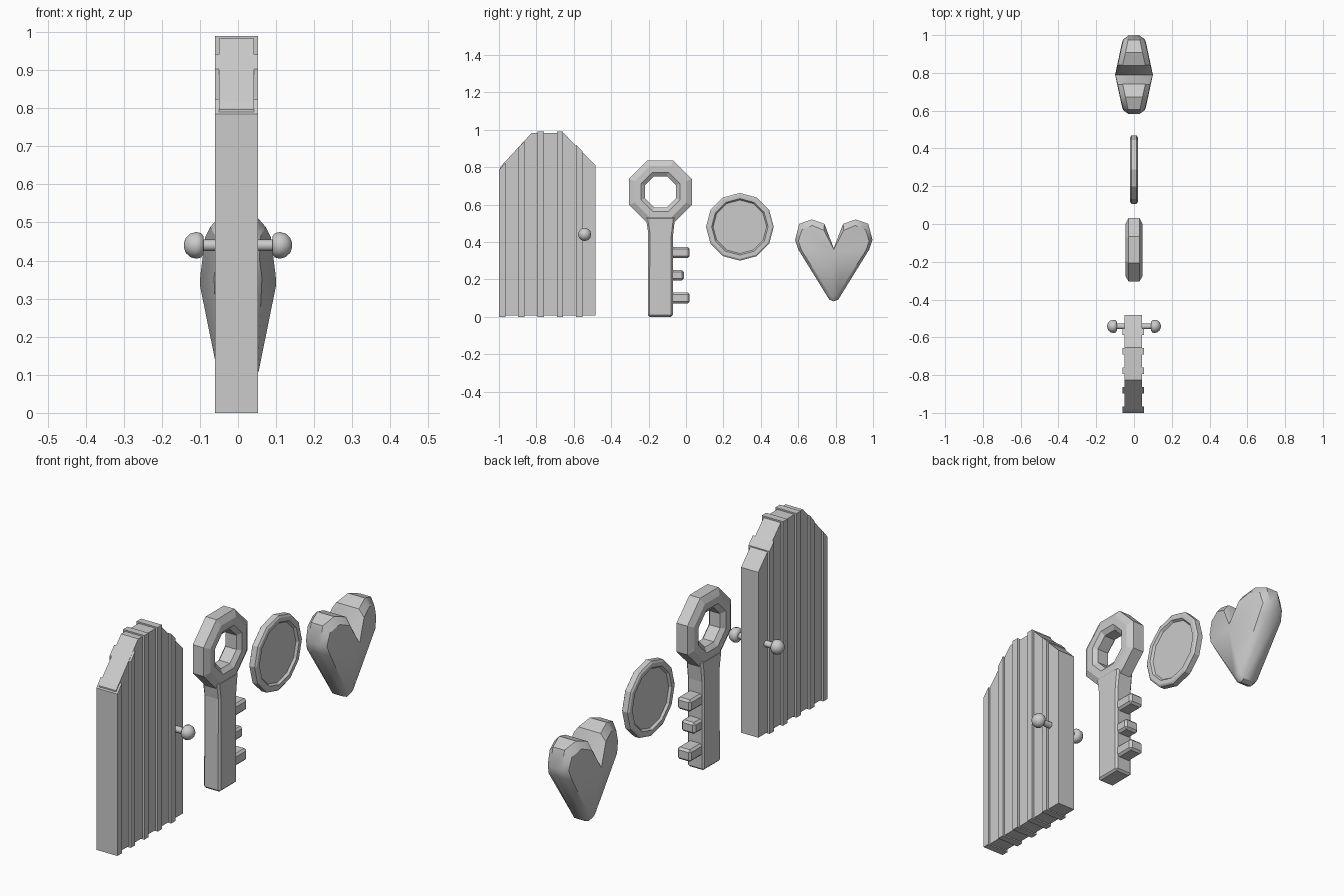
import bpy, bmesh, math

if "Cube" in bpy.data.objects:
    bpy.data.objects.remove(bpy.data.objects["Cube"])


def loft(name, rings, closed=False, smooth=0):
    """Skin equal-length rings of points; cap the ends or close into a loop."""
    bm = bmesh.new()
    vs = [[bm.verts.new(p) for p in r] for r in rings]
    n = len(rings[0])
    pairs = list(zip(vs, vs[1:])) + ([(vs[-1], vs[0])] if closed else [])
    for a, b in pairs:
        for i in range(n):
            j = (i + 1) % n
            bm.faces.new((a[i], a[j], b[j], b[i]))
    if not closed:
        bm.faces.new(vs[0])
        bm.faces.new(vs[-1])
    bmesh.ops.remove_doubles(bm, verts=bm.verts, dist=1e-5)
    bmesh.ops.recalc_face_normals(bm, faces=bm.faces)
    me = bpy.data.meshes.new(name)
    bm.to_mesh(me)
    bm.free()
    ob = bpy.data.objects.new(name, me)
    bpy.context.collection.objects.link(ob)
    if smooth:
        bpy.ops.object.select_all(action='DESELECT')
        ob.select_set(True)
        bpy.context.view_layer.objects.active = ob
        bpy.ops.object.shade_smooth_by_angle(angle=math.radians(smooth))
    return ob


def prism(name, outline, half, cx=0.0, bevel=0.0):
    """Extrude a y-z outline along x."""
    ob = loft(name, [[(cx + s * half, y, z) for y, z in outline] for s in (-1, 1)])
    if bevel:
        m = ob.modifiers.new("bevel", 'BEVEL')
        m.width = bevel
        m.segments = 1
        m.limit_method = 'ANGLE'
    return ob


def circle(n, r, x, y, z, start=0.0):
    return [(x, y + r * math.cos(start + math.tau * i / n),
             z + r * math.sin(start + math.tau * i / n)) for i in range(n)]


# Door: core slab with raised strips on both faces
CX = -0.0035
prism("door_core", [(-.995, .006), (-.483, .006), (-.483, .808), (-.655, .983),
                    (-.825, .983), (-.98, .815), (-.995, .797)], .046, CX)


def door_top(y):
    return min(.99, .785 + (y + 1) * 1.14, .812 + (-.483 - y) * 1.03)


for i in range(5):
    a, b = -1 + i * .103, -.966 + i * .103
    prism(f"door_strip_{i + 1}", [(a, 0), (b, 0), (b, door_top(b)), (a, door_top(a))],
          .0565, CX)

# Door knobs on both sides
knob = [(.03, .015), (.09, .015), (.09, .023), (.097, .032), (.11, .035),
        (.125, .031), (.137, .02), (.142, .006)]
for side, s in (("front", 1), ("back", -1)):
    loft(f"door_knob_{side}", [circle(12, r, s * x, -.542, .44) for x, r in knob], smooth=40)

# Key: bevelled octagonal bow, shaft and three teeth
c8 = math.cos(math.pi / 8)
bow = [(.168, -.029), (.168, .029), (.138, .045), (.104, .045),
       (.083, .029), (.083, -.029), (.104, -.045), (.138, -.045)]
loft("key_bow", [circle(8, r / c8, x, -.137, .668, math.pi / 8) for r, x in bow], closed=True)
prism("key_shaft", [(-.204, 0), (-.07, 0), (-.07, .43), (-.058, .535), (-.216, .535),
                    (-.202, .45)], .045, bevel=.009)
for i, (z0, z1, y1) in enumerate([(.072, .13, .02), (.195, .25, -.012), (.315, .372, .02)]):
    prism(f"key_tooth_{i + 1}", [(-.11, z0), (y1, z0), (y1, z1), (-.11, z1)], .037, bevel=.01)

# Coin: twelve-sided disc with raised rim
coin = [(.143, -.009), (.151, -.02), (.172, -.02), (.181, -.014),
        (.181, .014), (.172, .02), (.151, .02), (.143, .009)]
loft("coin", [circle(12, r, x, .288, .481) for r, x in coin])

# Heart: half outlines (y offset, z, half depth), mirrored and lofted
rim = [(0, .366, .086), (.05, .497, .06), (.118, .52, .045), (.185, .497, .031),
       (.207, .41, .03), (.19, .36, .034), (.024, .092, .03), (0, .082, .03)]
face = [(0, .36, .099), (.053, .462, .086), (.115, .488, .073), (.17, .466, .06),
        (.189, .405, .056), (.172, .355, .063), (.019, .115, .052), (0, .108, .054)]
centre = [(0, .335, .1)] * 8


def heart_ring(half, s):
    full = half + [(-y, z, d) for y, z, d in half[-2:0:-1]]
    return [(s * d, .79 + y, z) for y, z, d in full]


bm = bmesh.new()
rings = [heart_ring(h, s) for h, s in ((face, -1), (rim, -1), (rim, 1), (face, 1))]
vs = [[bm.verts.new(p) for p in r] for r in rings]
n = len(vs[0])
mids = [bm.verts.new((s * centre[0][2], .79, centre[0][1])) for s in (-1, 1)]
for i in range(n):
    j = (i + 1) % n
    for a, b in zip(vs, vs[1:]):
        bm.faces.new((a[i], a[j], b[j], b[i]))
    bm.faces.new((mids[0], vs[0][j], vs[0][i]))
    bm.faces.new((mids[1], vs[-1][i], vs[-1][j]))
bmesh.ops.recalc_face_normals(bm, faces=bm.faces)
me = bpy.data.meshes.new("heart")
bm.to_mesh(me)
bm.free()
heart = bpy.data.objects.new("heart", me)
bpy.context.collection.objects.link(heart)
bpy.ops.object.select_all(action='DESELECT')
heart.select_set(True)
bpy.context.view_layer.objects.active = heart
bpy.ops.object.shade_smooth_by_angle(angle=math.radians(35))
